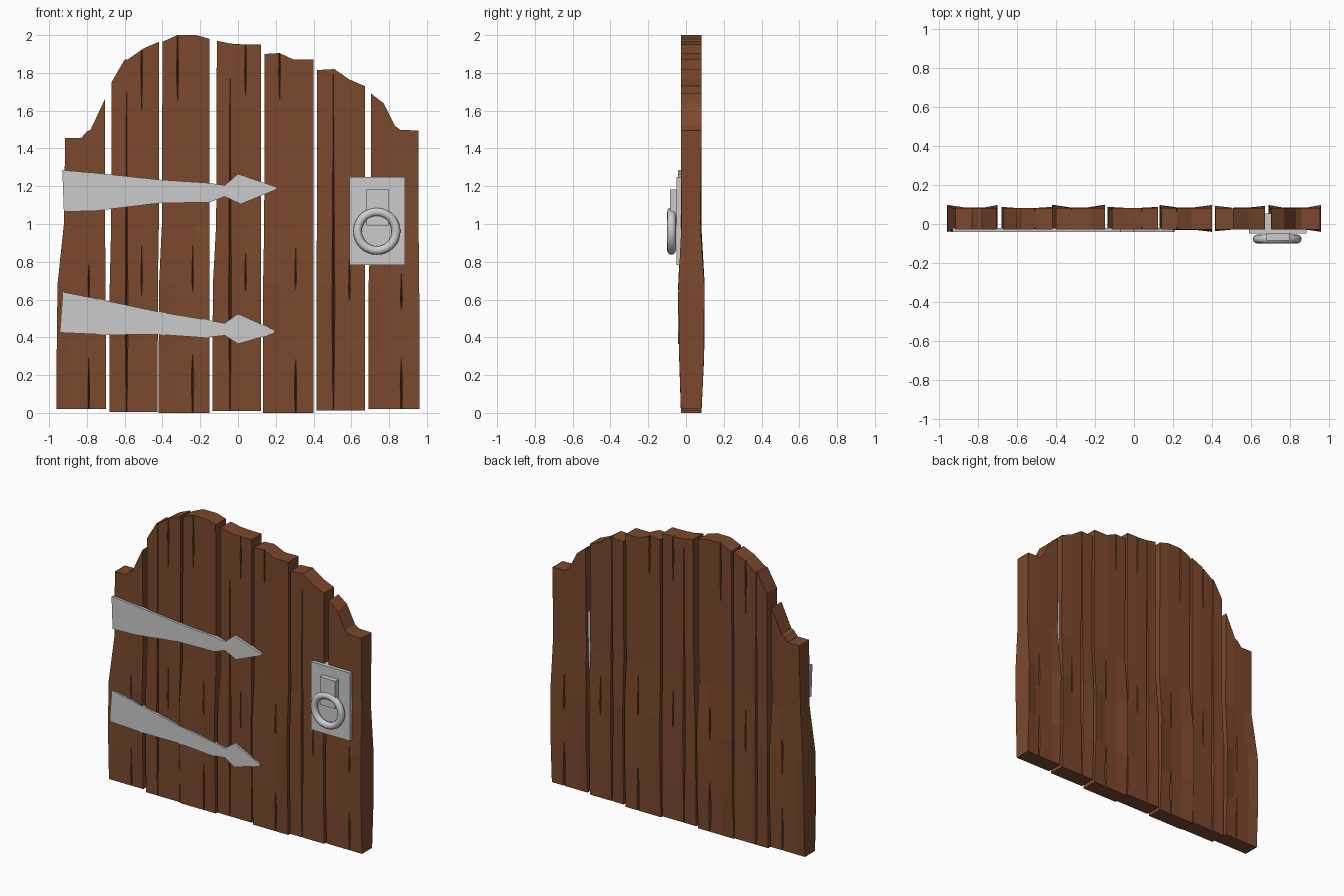
import bpy, bmesh, math

if "Cube" in bpy.data.objects:
    bpy.data.objects.remove(bpy.data.objects["Cube"])

wood = bpy.data.materials.new("wood")
wood.diffuse_color = (0.2, 0.066, 0.026, 1)
wood.use_nodes = True
wood.node_tree.nodes["Principled BSDF"].inputs["Base Color"].default_value = wood.diffuse_color


def make_object(name, bm, mat=None):
    bmesh.ops.recalc_face_normals(bm, faces=bm.faces)
    me = bpy.data.meshes.new(name)
    bm.to_mesh(me)
    bm.free()
    ob = bpy.data.objects.new(name, me)
    bpy.context.collection.objects.link(ob)
    if mat:
        me.materials.append(mat)
    return ob


def box(name, x0, x1, y0, y1, z0, z1):
    bm = bmesh.new()
    bmesh.ops.create_cube(bm, size=1)
    for v in bm.verts:
        v.co = ((x0 + x1) / 2 + v.co.x * (x1 - x0), (y0 + y1) / 2 + v.co.y * (y1 - y0),
                (z0 + z1) / 2 + v.co.z * (z1 - z0))
    return make_object(name, bm)


def extruded_outline(name, pts, y0, y1):
    bm = bmesh.new()
    f = bm.faces.new([bm.verts.new((x, y0, z)) for x, z in pts])
    ext = bmesh.ops.extrude_face_region(bm, geom=[f])["geom"]
    for v in ext:
        if isinstance(v, bmesh.types.BMVert):
            v.co.y = y1
    return make_object(name, bm)


# Warped plank: columns follow the top outline, rows bow the faces
LEVELS = [(0, 0, 0, 0), (0.3, 0, -0.008, 0.012), (0.68, 0.1, -0.012, 0.014),
          (1.0, 0.85, 0.003, -0.006), (None, 1, 0, 0)]


def plank(name, left, right, base, top, bow):
    n = len(top)
    bm = bmesh.new()
    grids = []
    for side in (0, 1):
        rows = []
        for z, t, front, back in LEVELS:
            row = []
            for i, (tx, tz) in enumerate(top):
                bx = left + (right - left) * i / (n - 1)
                edge = 1 if i in (0, n - 1) else 0.2
                y = (0.082 + back * edge * bow) if side else (-0.027 + front * edge * bow)
                row.append(bm.verts.new((bx + (tx - bx) * t, y, tz if z is None else max(z, base))))
            rows.append(row)
        grids.append(rows)
    last = len(LEVELS) - 1
    for r in range(last):
        for g in grids:
            for i in range(n - 1):
                bm.faces.new((g[r][i], g[r][i + 1], g[r + 1][i + 1], g[r + 1][i]))
        for i in (0, n - 1):
            bm.faces.new((grids[0][r][i], grids[0][r + 1][i], grids[1][r + 1][i], grids[1][r][i]))
    for r in (0, last):
        for i in range(n - 1):
            bm.faces.new((grids[0][r][i], grids[0][r][i + 1], grids[1][r][i + 1], grids[1][r][i]))
    return make_object(name, bm, wood)


planks = [plank(f"plank_{k + 1}", *p) for k, p in enumerate([
    (-0.96, -0.70, 0.02, [(-0.915, 1.455), (-0.83, 1.455), (-0.80, 1.49), (-0.78, 1.50), (-0.705, 1.66)], 1.1),
    (-0.68, -0.425, 0.005, [(-0.67, 1.75), (-0.60, 1.87), (-0.585, 1.87), (-0.50, 1.93), (-0.418, 1.965)], 0.4),
    (-0.42, -0.15, 0.0, [(-0.40, 1.965), (-0.32, 2.0), (-0.22, 2.0), (-0.15, 1.98)], 1.2),
    (-0.135, 0.122, 0.01, [(-0.112, 1.97), (-0.04, 1.955), (0.04, 1.95), (0.122, 1.95)], 0.4),
    (0.132, 0.40, 0.0, [(0.14, 1.90), (0.22, 1.905), (0.295, 1.87), (0.40, 1.87)], 1.1),
    (0.415, 0.672, 0.012, [(0.418, 1.815), (0.51, 1.82), (0.59, 1.765), (0.672, 1.73)], 0.8),
    (0.69, 0.96, 0.02, [(0.705, 1.69), (0.77, 1.64), (0.83, 1.52), (0.86, 1.498), (0.955, 1.495)], 1.1)])]

# Grain cracks: long diamond slivers cut into front and back (x, z low, z wide, z high, half width)
CRACKS = [(-0.79, -0.3, 0.12, 0.36, 0.007), (-0.24, -0.3, 0.2, 0.36, 0.01), (0.305, -0.3, 0.15, 0.36, 0.009),
          (0.865, -0.3, 0.15, 0.36, 0.009), (-0.79, 0.5, 0.7, 0.82, 0.006), (-0.51, 0.57, 0.7, 1.0, 0.006),
          (-0.24, 0.62, 0.7, 1.0, 0.006), (0.04, 0.6, 0.7, 0.98, 0.006), (0.305, 0.63, 0.7, 1.0, 0.006),
          (0.59, 0.55, 0.65, 0.96, 0.006), (0.865, 0.52, 0.6, 0.82, 0.007), (-0.51, 1.48, 1.8, 2.2, 0.007),
          (-0.32, 1.53, 1.8, 2.2, 0.008), (0.04, 1.58, 1.8, 2.2, 0.007), (0.22, 1.53, 1.8, 2.2, 0.007),
          (-0.59, -0.5, 0.45, 2.6, 0.011), (-0.042, -0.5, 0.6, 2.6, 0.011), (0.505, -0.5, 0.55, 2.6, 0.011)]
bm = bmesh.new()
for x, z0, zm, z1, w in CRACKS:
    for y in (-0.04, 0.09):
        ring = [bm.verts.new((x + a * w, y + b * 0.04, zm)) for a, b in ((1, 0), (0, 1), (-1, 0), (0, -1))]
        for z in (z0, z1):
            tip = bm.verts.new((x, y, z))
            for i in range(4):
                bm.faces.new((ring[i], ring[(i + 1) % 4], tip))
cutter = make_object("crack_cutter", bm)
cutter.hide_render = True
for ob in planks:
    mod = ob.modifiers.new("cracks", 'BOOLEAN')
    mod.operation = 'DIFFERENCE'
    mod.solver = 'EXACT'
    mod.object = cutter
deps = bpy.context.evaluated_depsgraph_get()
cut = [bpy.data.meshes.new_from_object(ob.evaluated_get(deps)) for ob in planks]
for ob, me in zip(planks, cut):
    ob.modifiers.clear()
    ob.data = me
    me.materials.clear()
    me.materials.append(wood)
bpy.data.objects.remove(cutter)

# Strap hinges
extruded_outline("upper_hinge", [
    (-0.93, 1.285), (-0.75, 1.27), (-0.42, 1.235), (-0.15, 1.217), (-0.07, 1.205), (0.0, 1.265), (0.2, 1.197),
    (0.208, 1.185), (0.015, 1.105), (-0.07, 1.145), (-0.15, 1.115), (-0.42, 1.11), (-0.75, 1.07),
    (-0.922, 1.065)], -0.042, -0.02)
extruded_outline("lower_hinge", [
    (-0.925, 0.64), (-0.75, 0.605), (-0.42, 0.535), (-0.18, 0.495), (-0.07, 0.475), (0.0, 0.525), (0.195, 0.437),
    (0.19, 0.42), (0.0, 0.365), (-0.07, 0.41), (-0.18, 0.398), (-0.42, 0.415), (-0.68, 0.413),
    (-0.94, 0.425)], -0.042, -0.02)

# Handle plate, bracket and ring
box("handle_plate", 0.59, 0.885, -0.05, 0.055, 0.782, 1.248)
box("ring_bracket", 0.68, 0.797, -0.085, -0.04, 0.992, 1.182)
bpy.ops.mesh.primitive_torus_add(location=(0.735, -0.077, 0.962), rotation=(math.pi / 2, 0, 0),
                                 major_radius=0.102, minor_radius=0.023, major_segments=32, minor_segments=12)
bpy.context.object.name = "handle_ring"
bpy.ops.object.shade_smooth()
